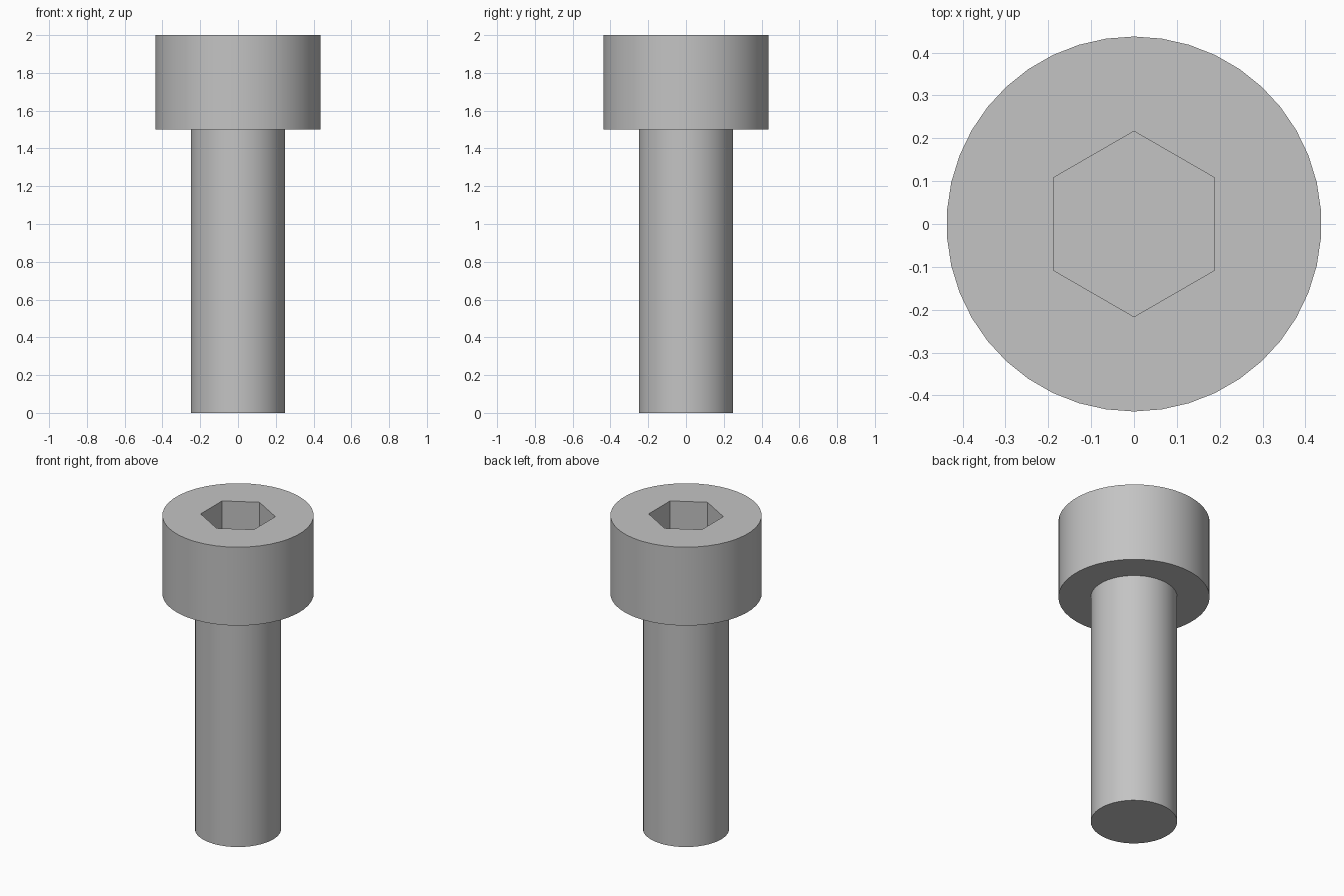
import bpy, bmesh, math

cube = bpy.data.objects.get("Cube")
if cube:
    bpy.data.objects.remove(cube, do_unlink=True)

SIDES = 42
SHAFT_R, HEAD_R = 0.25, 0.4375
HEX_R = 0.1875 / math.cos(math.pi / 6)
HEAD_Z, TOP_Z, SOCKET_Z = 1.5, 2.0, 1.75

steel = bpy.data.materials.new("grey_steel")
steel.use_nodes = True
grey = (0.55, 0.55, 0.55, 1.0)
steel.diffuse_color = grey
steel.node_tree.nodes["Principled BSDF"].inputs["Base Color"].default_value = grey


def ring(bm, radius, z, sides):
    """Closed loop of edges with its first corner at the back."""
    verts = []
    for i in range(sides):
        a = math.pi / 2 + math.tau * i / sides
        verts.append(bm.verts.new((radius * math.cos(a), radius * math.sin(a), z)))
    edges = [bm.edges.new((verts[i - 1], verts[i])) for i in range(sides)]
    return verts, edges


bm = bmesh.new()

# Shaft, head and hexagonal socket as one continuous skin
profile = [
    (SHAFT_R, 0, SIDES),
    (SHAFT_R, HEAD_Z, SIDES),
    (HEAD_R, HEAD_Z, SIDES),
    (HEAD_R, TOP_Z, SIDES),
    (HEX_R, TOP_Z, 6),
    (HEX_R, SOCKET_Z, 6),
]
rings = [ring(bm, *p) for p in profile]
for (_, lower), (_, upper) in zip(rings, rings[1:]):
    bmesh.ops.bridge_loops(bm, edges=lower + upper)

# Shaft end and socket floor
bm.faces.new(rings[0][0])
bm.faces.new(rings[-1][0])
bmesh.ops.recalc_face_normals(bm, faces=bm.faces)

mesh = bpy.data.meshes.new("socket_head_bolt")
bm.to_mesh(mesh)
bm.free()
mesh.materials.append(steel)
bolt = bpy.data.objects.new("socket_head_bolt", mesh)
bpy.context.collection.objects.link(bolt)

# Smooth round sides, crisp rims and socket corners
bpy.ops.object.select_all(action="DESELECT")
bolt.select_set(True)
bpy.context.view_layer.objects.active = bolt
bpy.ops.object.shade_smooth_by_angle(angle=math.radians(30))
